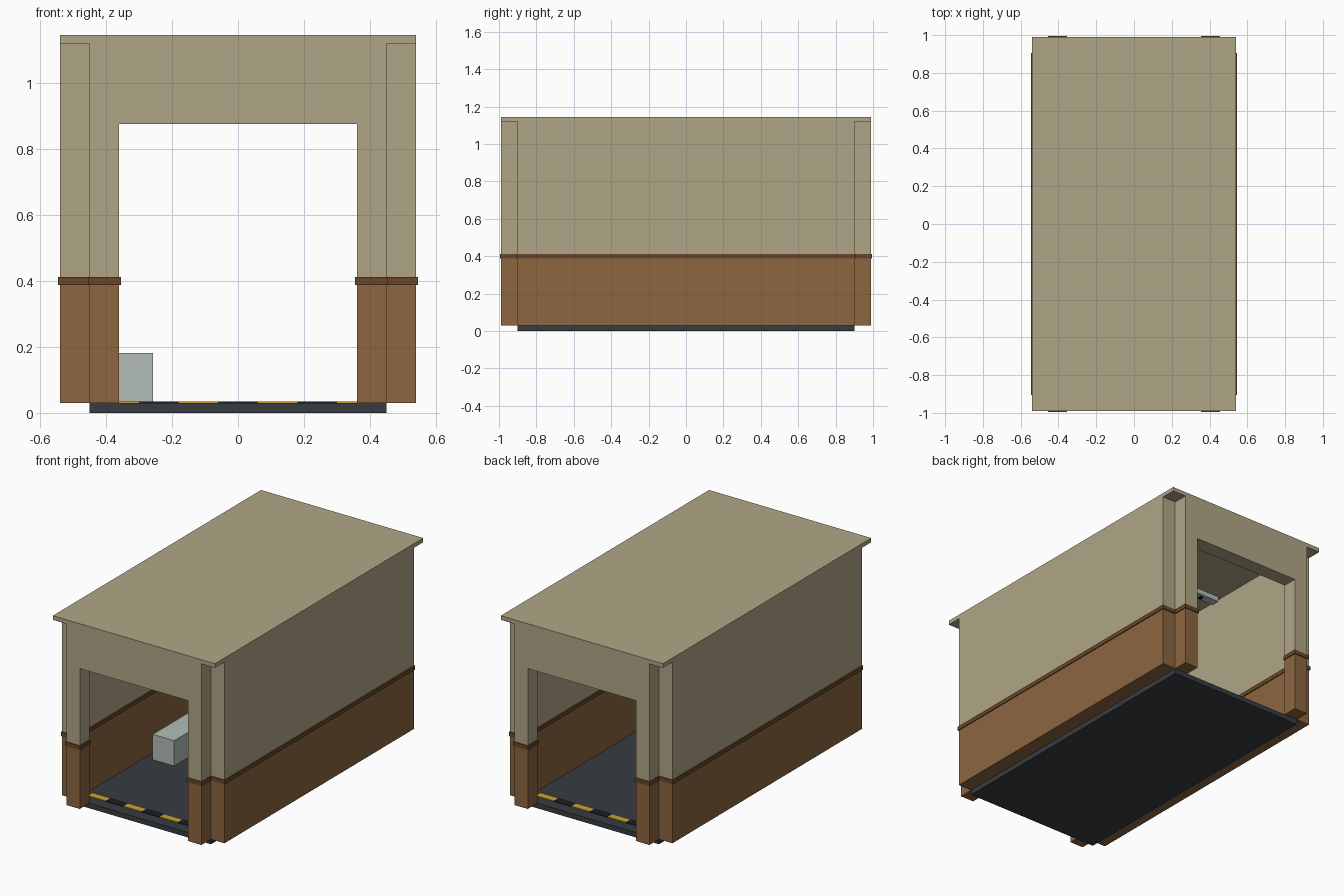
import bpy

if "Cube" in bpy.data.objects:
    bpy.data.objects.remove(bpy.data.objects["Cube"])


def material(name, rgb):
    m = bpy.data.materials.new(name)
    m.diffuse_color = (*rgb, 1)
    m.use_nodes = True
    m.node_tree.nodes["Principled BSDF"].inputs["Base Color"].default_value = m.diffuse_color
    return m


TAN = material("tan_plaster", (0.434, 0.381, 0.238))
BROWN = material("brown_panel", (0.262, 0.133, 0.051))
TRIM = material("dark_brown_trim", (0.138, 0.061, 0.021))
FLOOR = material("slate_floor", (0.038, 0.046, 0.055))
PALE = material("pale_grey_green", (0.445, 0.515, 0.475))
YELLOW = material("hazard_yellow", (0.62, 0.36, 0.03))
BLACK = material("near_black", (0.012, 0.013, 0.015))


def box(name, x, y, z, mat):
    """Axis-aligned box from (min, max) ranges."""
    (x0, x1), (y0, y1), (z0, z1) = sorted(x), sorted(y), sorted(z)
    verts = [(a, b, c) for a in (x0, x1) for b in (y0, y1) for c in (z0, z1)]
    faces = [(0, 1, 3, 2), (4, 6, 7, 5), (0, 4, 5, 1),
             (2, 3, 7, 6), (0, 2, 6, 4), (1, 5, 7, 3)]
    me = bpy.data.meshes.new(name)
    me.from_pydata(verts, [], faces)
    me.materials.append(mat)
    ob = bpy.data.objects.new(name, me)
    bpy.context.collection.objects.link(ob)
    return ob


IN_X, OUT_X, DOOR_X = 0.45, 0.54, 0.36     # side wall faces, doorway half width
IN_Y, OUT_Y = 0.90, 0.99                   # end wall faces
BASE, RAIL0, RAIL1, DOOR_Z, TOP, ROOF = 0.03, 0.387, 0.412, 0.875, 1.12, 1.145
LIP = 0.005


def banded_wall(name, x, y):
    """Brown lower panel, tan upper wall and a rail wrapped around the joint."""
    mid = (RAIL0 + RAIL1) / 2
    box(name + "_lower", x, y, (BASE, mid), BROWN)
    box(name + "_upper", x, y, (mid, TOP), TAN)
    (x0, x1), (y0, y1) = sorted(x), sorted(y)
    box(name + "_rail", (x0 - LIP, x1 + LIP), (y0 - LIP, y1 + LIP), (RAIL0, RAIL1), TRIM)


# Floor slab and roof slab
box("floor", (-IN_X, IN_X), (-IN_Y, IN_Y), (0, BASE), FLOOR)
box("roof", (-OUT_X, OUT_X), (-OUT_Y, OUT_Y), (TOP, ROOF), TAN)

# Long side walls
for sx, side in ((-1, "left"), (1, "right")):
    banded_wall(side + "_wall", (sx * IN_X, sx * OUT_X), (-IN_Y, IN_Y))

# Open ends: door posts, lintel and striped threshold
for sy, end in ((-1, "front"), (1, "back")):
    y = (sy * IN_Y, sy * OUT_Y)
    for sx, side in ((-1, "left"), (1, "right")):
        banded_wall(f"{end}_{side}_post", (sx * DOOR_X, sx * IN_X), y)
    box(end + "_lintel", (-DOOR_X, DOOR_X), y, (DOOR_Z, TOP), TAN)
    for i in range(7):
        x0 = -0.42 + 0.12 * i
        box(f"{end}_stripe_{i}", (x0, x0 + 0.12), (sy * 0.785, sy * 0.83),
            (BASE, BASE + 0.004), BLACK if i % 2 else YELLOW)

# Equipment cabinet beside the left wall
box("cabinet", (-0.40, -0.257), (-0.24, 0.24), (BASE, 0.182), PALE)

# Ceiling bars with small dark fittings underneath
for sy, end in ((-1, "front"), (1, "back")):
    box(end + "_ceiling_bar", (-0.43, 0.43), (sy * 0.18, sy * 0.233), (1.09, TOP), PALE)
    for i in range(5):
        x = -0.32 + 0.16 * i
        box(f"{end}_fitting_{i}", (x - 0.01, x + 0.01), (sy * 0.197, sy * 0.217),
            (1.082, 1.09), BLACK)
